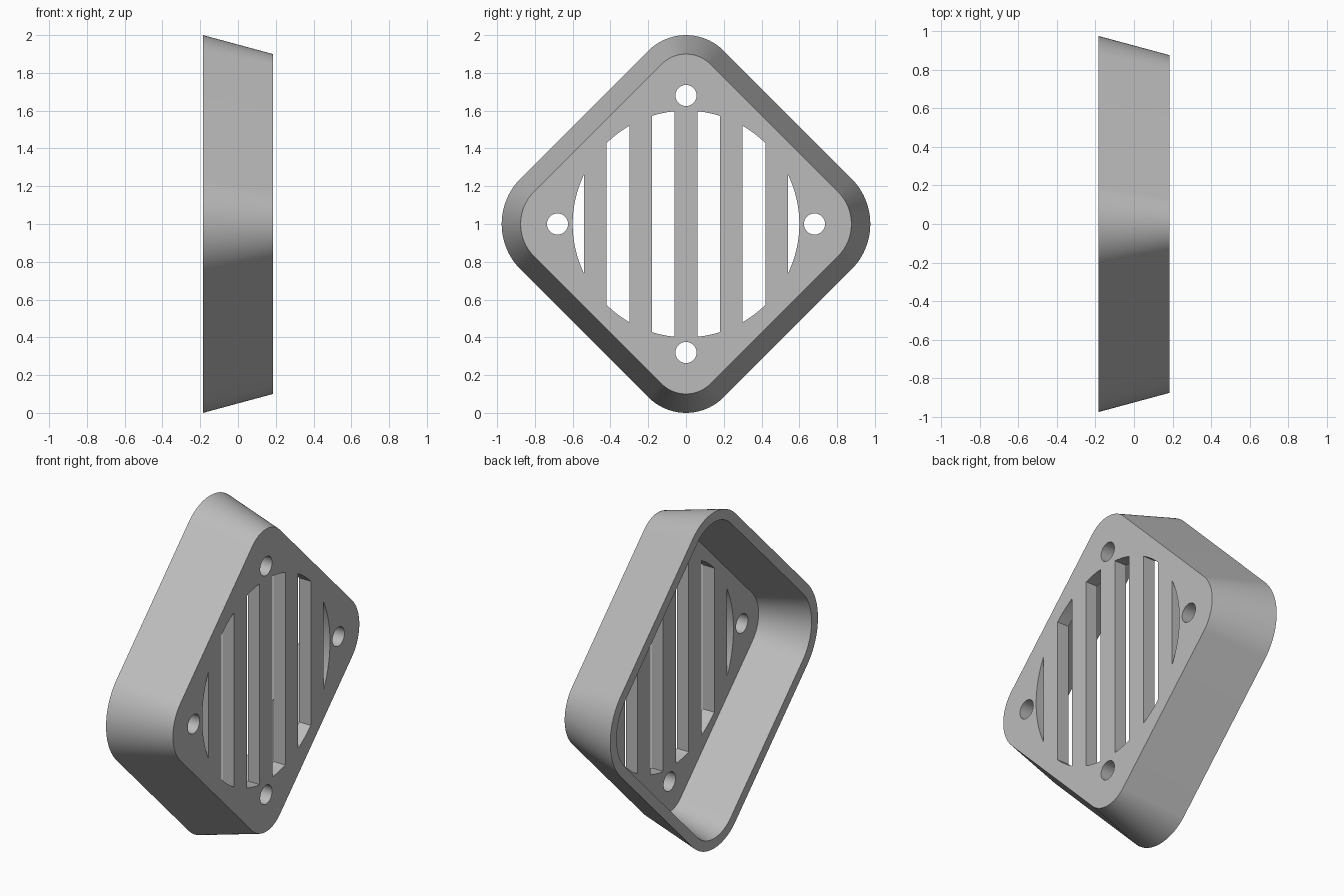
import bpy, bmesh
from math import sin, cos, pi, sqrt, asin, radians

if "Cube" in bpy.data.objects:
    bpy.data.objects.remove(bpy.data.objects["Cube"])

HALF_DEPTH = 0.185   # half of the depth along x
TAPER = 0.1          # inset of the plate relative to the open rim
WALL = 0.06
PLATE = 0.077        # grille plate thickness
SPAN = 1.117         # centre to the unrounded corner of the rim
R_TOP, R_SIDE = 0.283, 0.341
SEGS = 24


def diamond(inset):
    """Rounded diamond outline in (y, z), shrunk evenly by inset."""
    pts = []
    for k in range(4):
        r = (R_SIDE if k % 2 == 0 else R_TOP) - inset
        d = SPAN - inset * sqrt(2) - r * sqrt(2)
        a = k * pi / 2
        for i in range(SEGS + 1):
            t = a - pi / 4 + i * pi / 2 / SEGS
            pts.append((d * cos(a) + r * cos(t), 1 + d * sin(a) + r * sin(t)))
    return pts


def loft(bm, rings):
    """Closed solid through rings given as (x, outline)."""
    loops = [[bm.verts.new((x, y, z)) for y, z in pts] for x, pts in rings]
    n = len(loops[0])
    for a, b in zip(loops, loops[1:]):
        for i in range(n):
            j = (i + 1) % n
            bm.faces.new((a[i], a[j], b[j], b[i]))
    bm.faces.new(loops[0][::-1])
    bm.faces.new(loops[-1])


def make_object(name, bm):
    bmesh.ops.recalc_face_normals(bm, faces=bm.faces)
    mesh = bpy.data.meshes.new(name)
    bm.to_mesh(mesh)
    bm.free()
    obj = bpy.data.objects.new(name, mesh)
    bpy.context.collection.objects.link(obj)
    return obj


def slot(y0, y1, radius=0.6, n=12):
    """Strip between y0 and y1, with ends rounded by the grille circle."""
    a0, a1 = asin(y0 / radius), asin(min(y1 / radius, 1))
    angles = [a0 + (a1 - a0) * i / n for i in range(n + 1)]
    upper = [(radius * sin(t), radius * cos(t)) for t in angles]
    lower = [(y, -z) for y, z in reversed(upper)]
    if y1 >= radius:
        lower = lower[1:]
    return upper + lower


# Tapered cup: outside of the plate, out to the rim, back in to the plate
x_floor = HALF_DEPTH - PLATE
floor_inset = WALL + TAPER * (x_floor + HALF_DEPTH) / (2 * HALF_DEPTH)
bm = bmesh.new()
loft(bm, [(HALF_DEPTH, diamond(TAPER)), (-HALF_DEPTH, diamond(0)),
          (-HALF_DEPTH, diamond(WALL)), (x_floor, diamond(floor_inset))])
cover = make_object("vent_cover", bm)

# Cutters: mirrored slots and four screw holes
bm = bmesh.new()
outlines = []
for y0, y1 in ((0.06, 0.18), (0.3, 0.42), (0.54, 0.6)):
    outlines += [[(s * y, 1 + z) for y, z in slot(y0, y1)] for s in (1, -1)]
for k in range(4):
    cy, cz = 0.68 * cos(k * pi / 2), 1 + 0.68 * sin(k * pi / 2)
    outlines.append([(cy + 0.056 * cos(i * pi / 16), cz + 0.056 * sin(i * pi / 16))
                     for i in range(32)])
for outline in outlines:
    loft(bm, [(x_floor - 0.05, outline), (HALF_DEPTH + 0.05, outline)])
cutter = make_object("slot_cutter", bm)
cutter.hide_render = True

# Cut the openings
bpy.ops.object.select_all(action="DESELECT")
cover.select_set(True)
bpy.context.view_layer.objects.active = cover
cut = cover.modifiers.new("openings", "BOOLEAN")
cut.operation = "DIFFERENCE"
cut.solver = "EXACT"
cut.object = cutter
bpy.ops.object.modifier_apply(modifier=cut.name)
bpy.data.objects.remove(cutter)
bpy.ops.object.shade_smooth_by_angle(angle=radians(30))

# Plain grey finish
grey = bpy.data.materials.new("grey")
grey.use_nodes = True
colour = (0.5, 0.5, 0.5, 1)
grey.diffuse_color = colour
grey.node_tree.nodes["Principled BSDF"].inputs["Base Color"].default_value = colour
cover.data.materials.clear()
cover.data.materials.append(grey)
